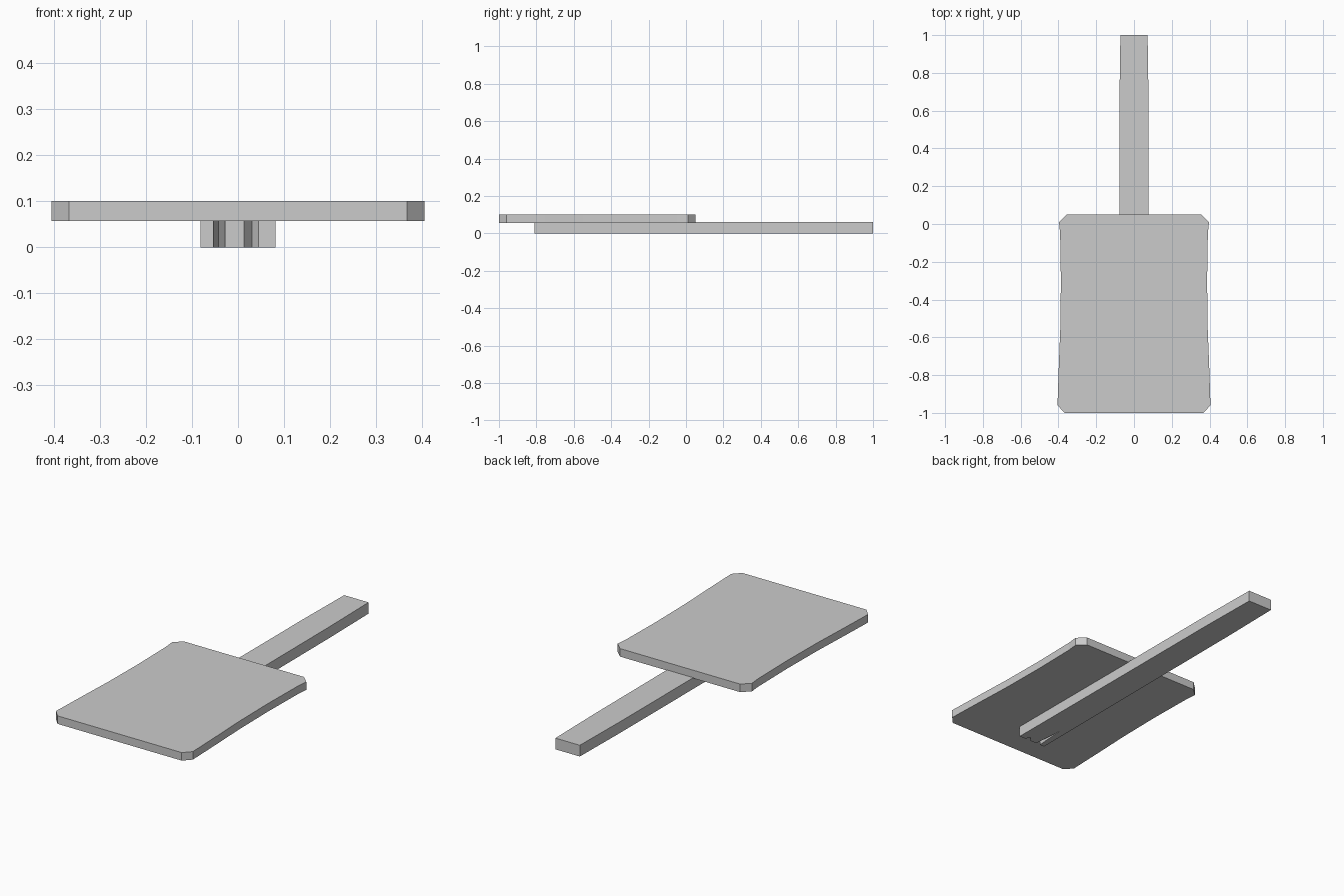
import bpy, bmesh

if "Cube" in bpy.data.objects:
    bpy.data.objects.remove(bpy.data.objects["Cube"])


def slab(name, outline, z0, z1):
    """Extrude a flat counter-clockwise outline from z0 up to z1."""
    bm = bmesh.new()
    base = bm.faces.new([bm.verts.new((x, y, z0)) for x, y in outline])
    ext = bmesh.ops.extrude_face_region(bm, geom=[base], use_keep_orig=True)
    top = [g for g in ext["geom"] if isinstance(g, bmesh.types.BMVert)]
    bmesh.ops.translate(bm, verts=top, vec=(0, 0, z1 - z0))
    bmesh.ops.recalc_face_normals(bm, faces=bm.faces)
    mesh = bpy.data.meshes.new(name)
    bm.to_mesh(mesh)
    bm.free()
    obj = bpy.data.objects.new(name, mesh)
    bpy.context.collection.objects.link(obj)
    return obj


def mirrored(right):
    """Close a right-hand profile (front to back) with its mirror image."""
    return right + [(-x, y) for x, y in reversed(right)]


# Paddle blade: slightly waisted plate with cut corners
blade_side = [(0.367, -1.0), (0.405, -0.96), (0.398, -0.75), (0.39, -0.55),
              (0.387, -0.3), (0.391, -0.05), (0.397, 0.01), (0.355, 0.05)]
slab("blade", mirrored(blade_side), 0.057, 0.10)

# Handle: tapered bar under the blade, its front end split by two notches
handle_side = [(0.081, -0.81), (0.078, 0.05), (0.077, 0.66), (0.072, 1.0)]
notches = [(-0.053, -0.81), (-0.042, -0.64), (-0.028, -0.81),
           (0.013, -0.81), (0.03, -0.785), (0.045, -0.81)]
slab("handle", mirrored(handle_side) + notches, 0.0, 0.06)
